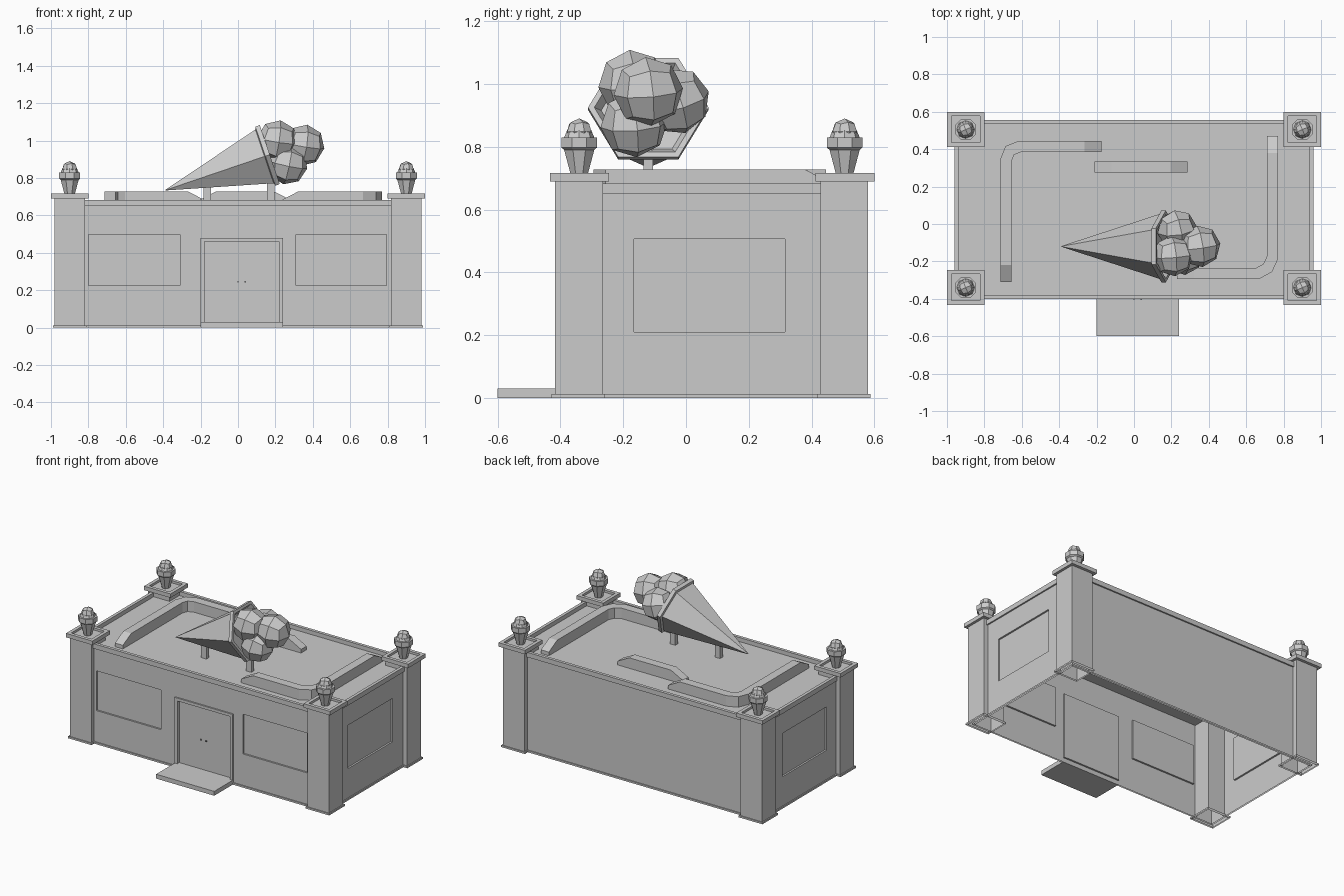
import bpy, bmesh
from math import pi, atan2
from mathutils import Vector, Matrix

if "Cube" in bpy.data.objects:
    bpy.data.objects.remove(bpy.data.objects["Cube"])


def finish(bm, name, fix=True):
    if fix:
        bmesh.ops.recalc_face_normals(bm, faces=bm.faces)
    me = bpy.data.meshes.new(name)
    bm.to_mesh(me)
    bm.free()
    ob = bpy.data.objects.new(name, me)
    bpy.context.collection.objects.link(ob)
    return ob


def box(name, x0, x1, y0, y1, z0, z1, drop=(), inset=0, depth=0):
    """Box; drop lists 'top'/'bottom' faces to leave open; inset sinks the top."""
    bm = bmesh.new()
    m = Matrix.LocRotScale(((x0 + x1) / 2, (y0 + y1) / 2, (z0 + z1) / 2), None,
                           (x1 - x0, y1 - y0, z1 - z0))
    bmesh.ops.create_cube(bm, size=1, matrix=m)
    bm.normal_update()
    top = next(f for f in bm.faces if f.normal.z > 0.9)
    bottom = next(f for f in bm.faces if f.normal.z < -0.9)
    if inset:
        bmesh.ops.inset_region(bm, faces=[top], thickness=inset)
    if depth:
        r = bmesh.ops.extrude_face_region(bm, geom=[top])
        bmesh.ops.delete(bm, geom=[top], context='FACES_ONLY')
        bmesh.ops.translate(bm, vec=(0, 0, -depth),
                            verts=[v for v in r['geom'] if isinstance(v, bmesh.types.BMVert)])
    dead = [f for key, f in (('top', top), ('bottom', bottom)) if key in drop]
    if dead:
        bmesh.ops.delete(bm, geom=dead, context='FACES')
    return finish(bm, name, False)


def wall(name, start, end, us, zs, recesses, depth=0.012):
    """Single-skin wall from start to end, with rectangles (u0,u1,z0,z1) recessed."""
    bm = bmesh.new()
    a, b = Vector((*start, 0)), Vector((*end, 0))
    d = (b - a).normalized()
    out = d.cross(Vector((0, 0, 1)))
    grid = [[bm.verts.new(a + d * u + Vector((0, 0, z))) for z in zs] for u in us]
    cells = {}
    for i in range(len(us) - 1):
        for j in range(len(zs) - 1):
            cells[i, j] = bm.faces.new((grid[i][j], grid[i + 1][j],
                                        grid[i + 1][j + 1], grid[i][j + 1]))
    for u0, u1, z0, z1 in recesses:
        fs = [f for (i, j), f in cells.items()
              if u0 - 1e-4 <= us[i] < u1 - 1e-4 and z0 - 1e-4 <= zs[j] < z1 - 1e-4]
        r = bmesh.ops.extrude_face_region(bm, geom=fs)
        bmesh.ops.delete(bm, geom=[f for f in fs if f.is_valid], context='FACES_ONLY')
        bmesh.ops.translate(bm, vec=-out * depth,
                            verts=[v for v in r['geom'] if isinstance(v, bmesh.types.BMVert)])
    bmesh.ops.dissolve_limit(bm, angle_limit=0.01, verts=bm.verts, edges=bm.edges)
    return finish(bm, name, False)


def scoop(name, loc, r, rot=(0, 0, 0)):
    """Low-poly ball made from a subdivided cube."""
    bm = bmesh.new()
    bmesh.ops.create_cube(bm, size=1)
    bmesh.ops.subdivide_edges(bm, edges=bm.edges, cuts=1, use_grid_fill=True)
    for v in bm.verts:
        v.co = v.co.normalized() * r
    ob = finish(bm, name)
    ob.location, ob.rotation_euler = loc, rot


def lathe(name, profile, sides, matrix, turn=0.0):
    """Revolve (radius, height) pairs around local z, capped at both ends."""
    bm = bmesh.new()
    rings = []
    for r, h in profile:
        rings.append([bm.verts.new(matrix @ (Matrix.Rotation(turn + 2 * pi * k / sides, 4, 'Z')
                                             @ Vector((r, 0, h)))) for k in range(sides)])
    for p, q in zip(rings, rings[1:]):
        for k in range(sides):
            n = (k + 1) % sides
            bm.faces.new((p[k], p[n], q[n], q[k]))
    bm.faces.new(rings[0])
    bm.faces.new(rings[-1])
    finish(bm, name)


def strip(name, pts, half=0.03, z0=0.655, z1=0.727):
    """Raised roof strip along a path, ramping down at both ends."""
    p = [Vector(q) for q in pts]
    s, e = (p[1] - p[0]).normalized(), (p[-2] - p[-1]).normalized()
    p = [p[0], p[0] + s * 0.09] + p[1:-1] + [p[-1] + e * 0.09, p[-1]]
    bm = bmesh.new()
    rows = []
    for i, q in enumerate(p):
        d0 = (q - p[i - 1]).normalized() if i else s
        d1 = (p[i + 1] - q).normalized() if i < len(p) - 1 else -e
        t = (d0 + d1).normalized()
        n = Vector((-t.y, t.x)) * half / max(t.dot(d1), 0.5)
        top = z0 + 0.025 if i in (0, len(p) - 1) else z1
        rows.append([bm.verts.new((*(q + n * w), z)) for w, z in
                     ((-1, z0), (1, z0), (1, top), (-1, top))])
    for a, b in zip(rows, rows[1:]):
        for k in range(4):
            n = (k + 1) % 4
            bm.faces.new((a[k], a[n], b[n], b[k]))
    bm.faces.new(rows[0])
    bm.faces.new(rows[-1])
    finish(bm, name)


# Walls with recessed windows and doorway
X, Y0, Y1, H = 0.95, -0.39, 0.545, 0.655
wall("front_wall", (-X, Y0), (X, Y0),
     [u + X for u in (-X, -0.80, -0.31, -0.18, 0.22, 0.31, 0.795, X)],
     [0, 0.03, 0.225, 0.46, 0.497, H],
     [(X - 0.80, X - 0.31, 0.225, 0.497), (X - 0.18, X + 0.22, 0.03, 0.46),
      (X + 0.31, X + 0.795, 0.225, 0.497)])
side_z = [0, 0.21, 0.507, H]
wall("right_wall", (X, Y0), (X, Y1), [u - Y0 for u in (Y0, -0.165, 0.315, Y1)], side_z,
     [(-0.165 - Y0, 0.315 - Y0, 0.21, 0.507)])
wall("left_wall", (-X, Y1), (-X, Y0), [Y1 - u for u in (Y1, 0.315, -0.165, Y0)], side_z,
     [(Y1 - 0.315, Y1 + 0.165, 0.21, 0.507)])
wall("back_wall", (X, Y1), (-X, Y1), [0, 2 * X], [0, H], [])

# Roof tray with raised rim, and skirting
box("roof", -0.96, 0.96, -0.40, 0.555, 0.65, 0.683, inset=0.03, depth=0.028)
box("skirting", -0.96, 0.96, -0.40, 0.555, 0, 0.012, drop=("top", "bottom"), inset=0.01)

# Door frame, handles and step
box("door_frame_left", -0.20, -0.18, -0.40, -0.38, 0.03, 0.48)
box("door_frame_right", 0.22, 0.24, -0.40, -0.38, 0.03, 0.48)
box("door_frame_top", -0.18, 0.22, -0.40, -0.38, 0.46, 0.48)
for x in (0.0, 0.04):
    box("door_handle", x - 0.004, x + 0.004, -0.407, -0.40, 0.24, 0.248)
box("door_step", -0.20, 0.24, -0.60, -0.39, 0, 0.03)

# Corner pillars with ornamental cups
for x in (-0.9, 0.9):
    for y in (-0.34, 0.505):
        box("pillar", x - 0.082, x + 0.082, y - 0.077, y + 0.075, 0, 0.695, drop=("bottom",))
        box("pillar_foot", x - 0.09, x + 0.09, y - 0.088, y + 0.082, 0, 0.012,
            drop=("top", "bottom"), inset=0.01)
        box("pillar_cap", x - 0.1, x + 0.1, y - 0.093, y + 0.095, 0.69, 0.717,
            inset=0.033, depth=0.015)
        lathe("cup", [(0.026, 0.70), (0.052, 0.79), (0.061, 0.797), (0.061, 0.83), (0.05, 0.83)],
              8, Matrix.Translation((x, y, 0)), pi / 8)
        scoop("cup_scoop_low", (x, y, 0.815), 0.054)
        scoop("cup_scoop_high", (x, y, 0.848), 0.042, (0, 0, 0.4))

# Raised strips on the roof
strip("roof_strip_left", [(-0.685, -0.31), (-0.685, 0.34), (-0.664, 0.393),
                          (-0.61, 0.415), (-0.175, 0.415)])
strip("roof_strip_right", [(0.74, 0.47), (0.74, -0.18), (0.715, -0.235),
                           (0.66, -0.265), (0.23, -0.265)])
strip("roof_strip_back", [(-0.21, 0.305), (0.285, 0.305)])

# Giant cone lying on two posts
tip, rim = Vector((-0.388, -0.12, 0.735)), Vector((0.17, -0.12, 0.925))
axis = rim - tip
L = axis.length
frame = Matrix.Translation(tip) @ Matrix.Rotation(atan2(axis.x, axis.z), 4, 'Y')
lathe("giant_cone", [(0.002, 0), (0.175, L - 0.03), (0.192, L - 0.025), (0.192, L),
                     (0.172, L), (0.15, L - 0.03)], 6, frame, pi / 2)
for x, z in ((-0.165, 0.765), (0.175, 0.80)):
    box("cone_post", x - 0.02, x + 0.02, -0.135, -0.105, 0.655, z)
scoop("scoop_top", (0.21, -0.17, 1.0), 0.11, (0.1, 0.15, 0.1))
scoop("scoop_back", (0.23, -0.03, 0.945), 0.108, (0.3, 0.2, 0.2))
scoop("scoop_bottom", (0.265, -0.165, 0.872), 0.108, (0.1, 0.2, 0.1))
scoop("scoop_outer", (0.352, -0.12, 0.975), 0.112, (0.1, 0.15, 0.15))
